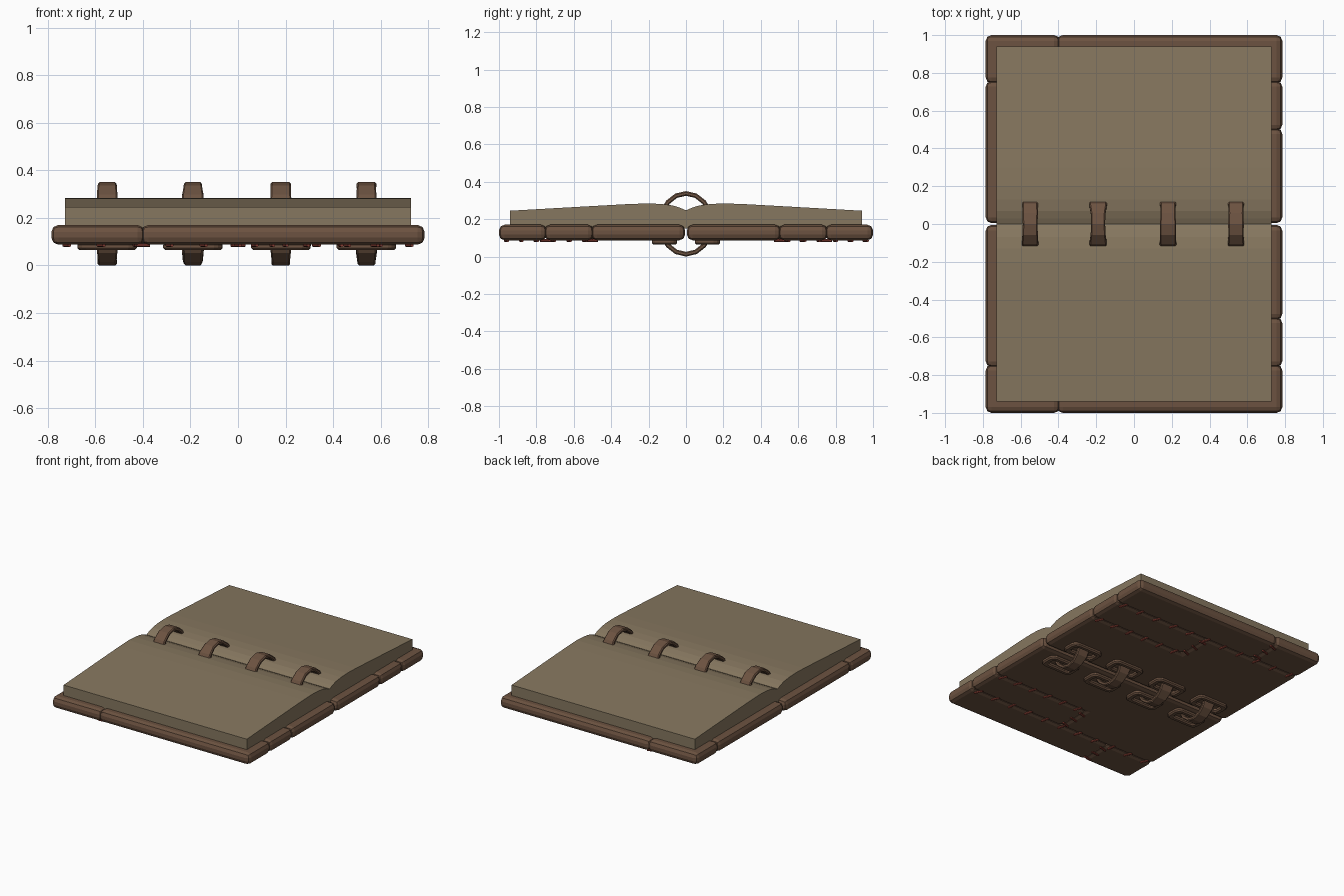
import bpy, bmesh, math, random
from mathutils import Vector, Matrix

if "Cube" in bpy.data.objects:
    bpy.data.objects.remove(bpy.data.objects["Cube"])

random.seed(4)


def material(name, rgb):
    m = bpy.data.materials.new(name)
    m.diffuse_color = (*rgb, 1)
    m.use_nodes = True
    m.node_tree.nodes["Principled BSDF"].inputs["Base Color"].default_value = m.diffuse_color
    return m


LEATHER = material("leather", (0.15, 0.085, 0.052))
PAPER = material("paper", (0.24, 0.185, 0.115))
THREAD = material("thread", (0.25, 0.05, 0.035))


def finish(name, bm, mat, bevel=0, segments=2):
    bmesh.ops.recalc_face_normals(bm, faces=bm.faces)
    me = bpy.data.meshes.new(name)
    bm.to_mesh(me)
    bm.free()
    ob = bpy.data.objects.new(name, me)
    bpy.context.collection.objects.link(ob)
    me.materials.append(mat)
    if bevel:
        mod = ob.modifiers.new("bevel", "BEVEL")
        mod.width = bevel
        mod.segments = segments
        mod.limit_method = 'ANGLE'
    return ob


def prism(name, points, depth, mat, bevel=0):
    """Extrude a closed outline of 3D points along a vector."""
    bm = bmesh.new()
    face = bm.faces.new([bm.verts.new(p) for p in points])
    ext = bmesh.ops.extrude_face_region(bm, geom=[face])
    moved = [v for v in ext["geom"] if isinstance(v, bmesh.types.BMVert)]
    bmesh.ops.translate(bm, verts=moved, vec=depth)
    return finish(name, bm, mat, bevel)


def closed_sweep(name, sections, mat, bevel):
    """Connect a closed loop of four-point cross-sections."""
    bm = bmesh.new()
    rows = [[bm.verts.new(p) for p in s] for s in sections]
    for i, row in enumerate(rows):
        nxt = rows[(i + 1) % len(rows)]
        for j in range(4):
            k = (j + 1) % 4
            bm.faces.new((row[j], row[k], nxt[k], nxt[j]))
    return finish(name, bm, mat, bevel, 1)


def rounded_rect(cx, cy, hx, hy, r):
    pts = []
    for q, (sx, sy) in enumerate([(1, 1), (-1, 1), (-1, -1), (1, -1)]):
        for t in (0, 0.5, 1):
            a = (q + t) * math.pi / 2
            pts.append((cx + sx * (hx - r) + r * math.cos(a),
                        cy + sy * (hy - r) + r * math.sin(a)))
    return pts


# leather patches of one cover, as plan outlines (x, y)
PATCHES = {
    "corner": [(-.785, .745), (-.393, .745), (-.393, 1), (-.785, 1)],
    "edge": [(-.407, .745), (.785, .745), (.785, 1), (-.407, 1)],
    "side": [(-.007, .495), (.785, .495), (.785, .757), (-.007, .757)],
    "main": [(-.785, .005), (.785, .005), (.785, .507), (.007, .507),
             (.007, .757), (-.785, .757)],
}
# seams: start, end, number of stitches
SEAMS = [((-.72, .75), (.72, .75), 11), ((.07, .5), (.72, .5), 6),
         ((0, .54), (0, .71), 3), ((-.4, .8), (-.4, .96), 3)]
RING_X = (-.55, -.19, .18, .54)

for side, s in (("back", 1), ("front", -1)):
    # cover patches
    for name, outline in PATCHES.items():
        prism(f"{side}_cover_{name}_patch", [(x, s * y, .087) for x, y in outline],
              (0, 0, .083), LEATHER, .03)

    # slanted stitches across the seams on the underside
    bm = bmesh.new()
    for a, b, n in SEAMS:
        a, b = Vector((a[0], s * a[1], .085)), Vector((b[0], s * b[1], .085))
        across = (b - a).normalized().cross(Vector((0, 0, 1)))
        for i in range(n):
            slant = across + (b - a).normalized() * random.uniform(.1, .5)
            rot = slant.to_track_quat('Z', 'Y').to_matrix().to_4x4()
            bmesh.ops.create_cone(bm, cap_ends=True, segments=6, radius1=.008,
                                  radius2=.008, depth=.06,
                                  matrix=Matrix.Translation(a.lerp(b, i / (n - 1))) @ rot)
    finish(f"{side}_cover_stitches", bm, THREAD)

    # reinforcing frames where the rings pass through the cover
    for n, x in enumerate(RING_X):
        outer = rounded_rect(x, s * .115, .125, .068, .035)
        inner = rounded_rect(x, s * .115, .085, .032, .015)
        secs = [[(*o, .064), (*i, .064), (*i, .095), (*o, .095)]
                for o, i in zip(outer, inner)]
        closed_sweep(f"{side}_ring_frame_{n + 1}", secs, LEATHER, .009)

# page block: one arched profile with a valley at the spine
arch = [(.03, .26), (.07, .273), (.13, .281), (.2, .284), (.3, .281), (.5, .27), (.94, .245)]
profile = [(-y, z) for y, z in reversed(arch)] + [(0, .247)] + arch
profile += [(.94, .15), (-.94, .15)]
prism("pages", [(-.728, y, z) for y, z in profile], (1.456, 0, 0), PAPER)

# flat leather binding rings
for n, x in enumerate(RING_X):
    secs = []
    for i in range(16):
        a = i * math.tau / 16
        c, d = math.cos(a), math.sin(a)
        w = .051 - .011 * abs(d) + random.uniform(-.003, .003)
        outer = (.15 * c, .175 + .175 * d)
        inner = (.125 * c, .175 + .15 * d)
        secs.append([(x - w, *outer), (x + w, *outer), (x + w, *inner), (x - w, *inner)])
    closed_sweep(f"binding_ring_{n + 1}", secs, LEATHER, .006)
